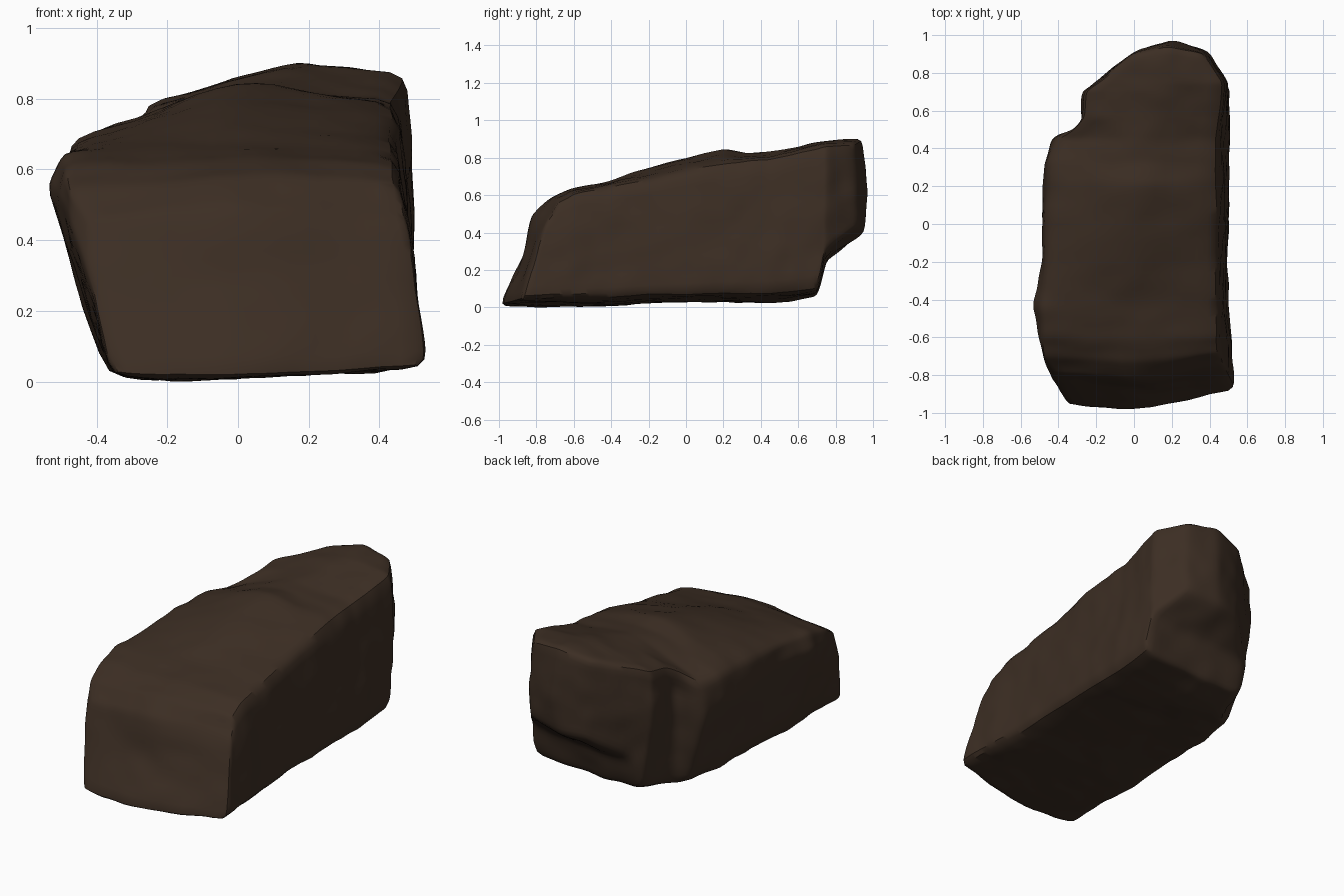
import bpy
import bmesh
import math
from mathutils import Vector, noise

cube = bpy.data.objects.get("Cube")
if cube:
    bpy.data.objects.remove(cube, do_unlink=True)

# Single dark brown stone colour
stone = bpy.data.materials.new("dark_brown_stone")
stone.use_nodes = True
colour = (0.045, 0.027, 0.017, 1.0)
stone.diffuse_color = colour
shader = stone.node_tree.nodes["Principled BSDF"]
shader.inputs["Base Color"].default_value = colour
shader.inputs["Roughness"].default_value = 0.9


def section(y, base, foot, side, shoulder, crest, right, heel, lean=0, bow=0, apex=0):
    """Ring of eight points across the boulder, leaning with height and bowed about an apex."""
    mid = (shoulder[0] + right[0]) / 2
    outline = [
        (mid, base),
        (foot, base),
        side,
        shoulder,
        (mid, crest),
        right,
        ((right[0] + heel) / 2 + 0.01, base + 0.45 * (right[1] - base)),
        (heel, base + 0.03),
    ]
    return [Vector((x, y + lean * z / crest + bow * abs(x - apex), z)) for x, z in outline]


# Cross-sections from the sloping front to the overhanging back
sections = [
    section(-1.02, 0, -0.36, (-0.42, 0.28), (-0.42, 0.46), 0.48, (0.47, 0.46), 0.53,
            lean=0.17, bow=0.2, apex=-0.1),
    section(-0.82, 0, -0.36, (-0.48, 0.45), (-0.48, 0.54), 0.575, (0.46, 0.56), 0.53,
            lean=0.08, bow=0.1, apex=-0.1),
    section(-0.6, 0, -0.36, (-0.515, 0.5), (-0.485, 0.6), 0.625, (0.455, 0.61), 0.52),
    section(-0.43, 0, -0.37, (-0.54, 0.54), (-0.48, 0.64), 0.66, (0.45, 0.64), 0.51),
    section(-0.2, 0.01, -0.37, (-0.495, 0.53), (-0.475, 0.66), 0.74, (0.45, 0.69), 0.51),
    section(0.2, 0.02, -0.36, (-0.49, 0.5), (-0.46, 0.68), 0.845, (0.45, 0.77), 0.51),
    section(0.33, 0.02, -0.34, (-0.475, 0.5), (-0.455, 0.68), 0.815, (0.45, 0.79), 0.51),
    section(0.45, 0.02, -0.32, (-0.44, 0.46), (-0.41, 0.65), 0.825, (0.45, 0.8), 0.51),
    section(0.56, 0.03, -0.24, (-0.29, 0.45), (-0.28, 0.76), 0.845, (0.46, 0.82), 0.505),
    section(0.7, 0.05, -0.2, (-0.27, 0.5), (-0.27, 0.78), 0.87, (0.475, 0.85), 0.505),
    section(0.75, 0.25, -0.16, (-0.22, 0.55), (-0.2, 0.8), 0.88, (0.475, 0.86), 0.5),
    section(0.98, 0.39, 0.02, (-0.01, 0.6), (0.0, 0.84), 0.895, (0.37, 0.87), 0.39,
            lean=-0.03, bow=-0.25, apex=0.2),
]

# Skin the sections and close both ends with quads
bm = bmesh.new()
rings = [[bm.verts.new(p) for p in ring] for ring in sections]
count = len(rings[0])
for a, b in zip(rings, rings[1:]):
    for i in range(count):
        j = (i + 1) % count
        bm.faces.new((a[i], a[j], b[j], b[i]))
for ring, push in ((rings[0], -0.02), (rings[-1], 0.06)):
    centre = sum((v.co for v in ring), Vector()) / count
    hub = bm.verts.new(centre + Vector((0, push, 0)))
    for i in range(0, count, 2):
        bm.faces.new((ring[i], ring[i + 1], ring[(i + 2) % count], hub))

# Refine and soften the edges
bmesh.ops.subdivide_edges(bm, edges=bm.edges[:], cuts=7, use_grid_fill=True)
for step in range(4):
    bmesh.ops.smooth_vert(bm, verts=bm.verts[:], factor=0.5,
                          use_axis_x=True, use_axis_y=True, use_axis_z=True)
bmesh.ops.recalc_face_normals(bm, faces=bm.faces[:])
bm.normal_update()

# Weathered dents, plus the upright cleft in the back corner
moves = []
for v in bm.verts:
    broad = noise.noise(v.co * 3.1) * 0.012
    chips = noise.noise(v.co * 9 + Vector((5, 2, 1))) * 0.008
    offset = v.normal * (broad + chips)
    reach = math.hypot(v.co.x + 0.32, v.co.y - 0.54) / 0.07
    fade = min(1, max(0, (0.75 - v.co.z) / 0.15))
    offset += Vector((0.03, -0.04, 0)) * math.exp(-reach * reach) * fade
    moves.append(offset)
for v, offset in zip(bm.verts, moves):
    v.co += offset

# Rest the boulder on the ground
lowest = min(v.co.z for v in bm.verts)
bmesh.ops.translate(bm, verts=bm.verts[:], vec=(0, 0, -lowest))

# Boulder object
mesh = bpy.data.meshes.new("boulder")
bm.to_mesh(mesh)
bm.free()
mesh.materials.append(stone)
boulder = bpy.data.objects.new("boulder", mesh)
bpy.context.collection.objects.link(boulder)
bpy.ops.object.select_all(action="DESELECT")
boulder.select_set(True)
bpy.context.view_layer.objects.active = boulder
bpy.ops.object.shade_smooth_by_angle(angle=math.radians(35))
